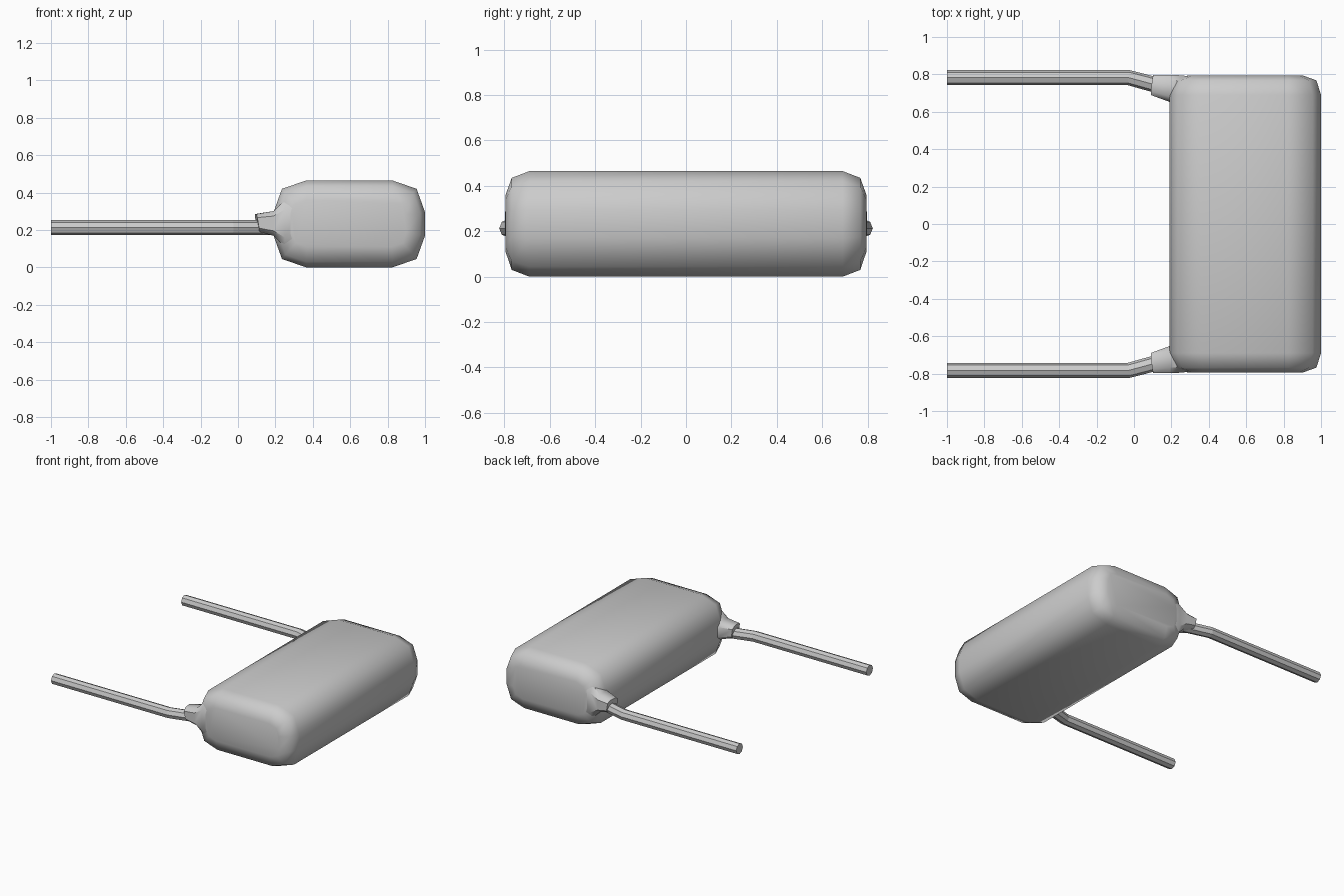
import bpy, bmesh
from math import cos, sin, pi, tau
from mathutils import Vector

if "Cube" in bpy.data.objects:
    bpy.data.objects.remove(bpy.data.objects["Cube"])


def loft(name, rings, smooth=None):
    """Skin a list of equal-length closed rings and cap both ends."""
    bm = bmesh.new()
    rows = [[bm.verts.new(p) for p in r] for r in rings]
    n = len(rows[0])
    for a, b in zip(rows, rows[1:]):
        for i in range(n):
            j = (i + 1) % n
            bm.faces.new((a[i], a[j], b[j], b[i]))
    bm.faces.new(rows[0])
    bm.faces.new(rows[-1])
    bmesh.ops.recalc_face_normals(bm, faces=bm.faces)
    me = bpy.data.meshes.new(name)
    bm.to_mesh(me)
    bm.free()
    ob = bpy.data.objects.new(name, me)
    bpy.context.collection.objects.link(ob)
    if smooth is not None:
        bpy.ops.object.select_all(action='DESELECT')
        ob.select_set(True)
        bpy.context.view_layer.objects.active = ob
        bpy.ops.object.shade_smooth_by_angle(angle=smooth)
    return ob


def chamfered(x0, x1, z0, z1, y, k=1.0):
    """Twelve-sided soft rectangle in the XZ plane."""
    a, b, c, d = 0.175 * k, 0.17 * k, 0.045 * k, 0.045 * k
    return [Vector((x, y, z)) for x, z in (
        (x0 + a, z0), (x1 - a, z0), (x1 - c, z0 + d), (x1, z0 + b),
        (x1, z1 - b), (x1 - c, z1 - d), (x1 - a, z1), (x0 + a, z1),
        (x0 + c, z1 - d), (x0, z1 - b), (x0, z0 + b), (x0 + c, z0 + d))]


# Pillow-like capacitor body, inset towards both ends
steps = [(0.19, 1.0, 0.0, 0.465, 0.69, 1.0),
         (0.215, 0.975, 0.03, 0.435, 0.768, 0.85),
         (0.29, 0.9, 0.11, 0.36, 0.795, 0.45)]
ends = [chamfered(*s) for s in steps]
front = [[Vector((p.x, -p.y, p.z)) for p in r] for r in reversed(ends)]
loft("capacitor_body", front + ends, smooth=pi / 3)


def octagon(cx, cy, cz, ry, rz, tilt=0.0, lean=0.0, s=1):
    """Soft square collar ring facing -x."""
    out = []
    for u, v in ((-1, -.6), (-.6, -1), (.6, -1), (1, -.6),
                 (1, .6), (.6, 1), (-.6, 1), (-1, .6)):
        out.append((cx + tilt * u + lean * v, s * (cy + ry * u), cz + rz * v))
    return out


for side, s in (("front", -1), ("back", 1)):
    # Flared collar where the lead leaves the body
    loft(side + "_lead_collar", [
        octagon(0.102, 0.743, 0.238, 0.054, 0.047, 0.006, -0.008, s),
        octagon(0.19, 0.725, 0.235, 0.072, 0.066, 0.0, 0.0, s),
        octagon(0.25, 0.719, 0.235, 0.076, 0.125, 0.0, 0.0, s),
        octagon(0.33, 0.705, 0.235, 0.08, 0.15, 0.0, 0.0, s)], smooth=pi / 4.2)

    # Bent eight-sided wire lead
    path = [(-1.0, 0.783, 0.0), (-0.03, 0.783, 0.006),
            (0.1, 0.748, 0.012), (0.22, 0.715, 0.012)]
    loft(side + "_wire_lead", [
        [(x + k * cos(i * tau / 8), s * (y + 0.04 * cos(i * tau / 8)),
          0.213 + 0.04 * sin(i * tau / 8)) for i in range(8)]
        for x, y, k in path])
